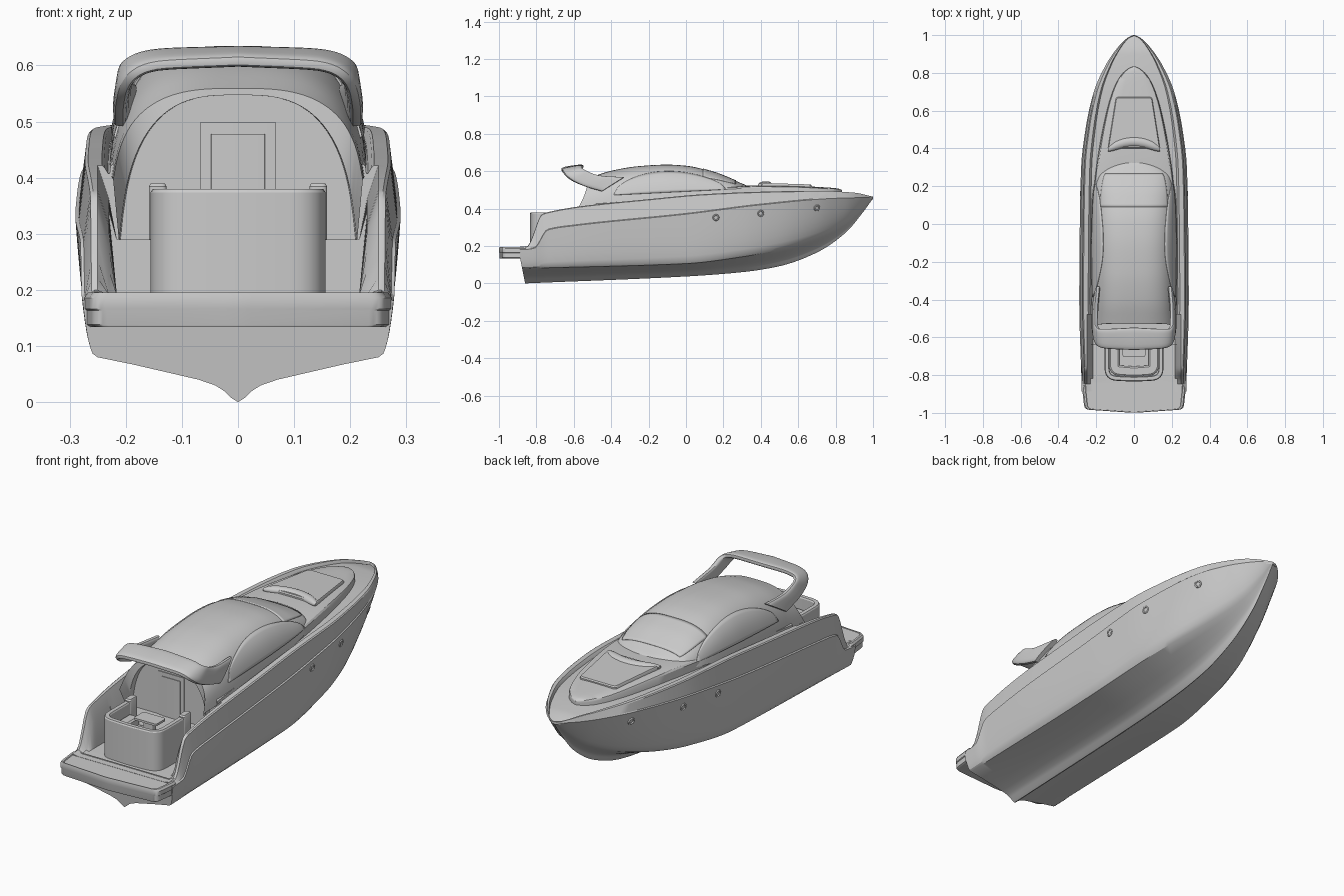
import bpy, bmesh, math
from mathutils import Vector

if "Cube" in bpy.data.objects:
    bpy.data.objects.remove(bpy.data.objects["Cube"])

def interp(rows, t):
    """Monotone cubic interpolation of rows (t, a, b, ...)."""
    t = min(max(t, rows[0][0]), rows[-1][0])
    i = next(k for k in range(len(rows) - 1) if t <= rows[k + 1][0])
    h = [rows[k + 1][0] - rows[k][0] for k in range(len(rows) - 1)]
    s = (t - rows[i][0]) / h[i]
    out = []
    for c in range(1, len(rows[0])):
        d = [(rows[k + 1][c] - rows[k][c]) / h[k] for k in range(len(h))]
        def slope(k):
            if k == 0 or k == len(h):
                return d[min(k, len(h) - 1)]
            p, q = d[k - 1], d[k]
            return 2 * p * q / (p + q) if p * q > 0 else 0
        a, b = rows[i][c], rows[i + 1][c]
        out.append(a * (2*s**3 - 3*s*s + 1) + b * (3*s*s - 2*s**3)
                   + h[i] * (slope(i) * (s**3 - 2*s*s + s) + slope(i + 1) * (s**3 - s*s)))
    return out if len(out) > 1 else out[0]

def span(a, b, n):
    return [a + (b - a) * i / n for i in range(n + 1)]

def smooth(ob, angle):
    bpy.ops.object.select_all(action='DESELECT')
    ob.select_set(True)
    bpy.context.view_layer.objects.active = ob
    bpy.ops.object.shade_smooth_by_angle(angle=math.radians(angle))

def loft(name, rings, closed=True, caps=(True, True), angle=32, thick=0):
    """Skin a sequence of equal-length point rings."""
    bm = bmesh.new()
    vs = [[bm.verts.new(p) for p in r] for r in rings]
    n = len(rings[0])
    for a, b in zip(vs, vs[1:]):
        for i in range(n if closed else n - 1):
            j = (i + 1) % n
            bm.faces.new((a[i], a[j], b[j], b[i]))
    if caps[0]:
        bm.faces.new(vs[0][::-1])
    if caps[1]:
        bm.faces.new(vs[-1])
    bmesh.ops.remove_doubles(bm, verts=bm.verts, dist=1e-5)
    bmesh.ops.recalc_face_normals(bm, faces=bm.faces)
    me = bpy.data.meshes.new(name)
    bm.to_mesh(me)
    bm.free()
    ob = bpy.data.objects.new(name, me)
    bpy.context.collection.objects.link(ob)
    smooth(ob, angle)
    if thick:
        m = ob.modifiers.new('thickness', 'SOLIDIFY')
        m.thickness, m.offset = thick, 0

def rounded(pts, r, closed=True):
    """Round the corners of a 2D outline or path."""
    pts = [Vector(p) for p in pts]
    out = []
    for i, p in enumerate(pts):
        if not closed and i in (0, len(pts) - 1):
            out.append(p)
            continue
        a, b = pts[i - 1] - p, pts[(i + 1) % len(pts)] - p
        a, b = p + a.normalized() * r, p + b.normalized() * r
        out += [a * (1-s)**2 + p * 2*s*(1-s) + b * s*s for s in span(0, 1, 6)]
    return out

def slab(name, outline, layers, tilt=0):
    """Stack scaled copies of an outline at (z, scale)."""
    c = sum(outline, Vector((0, 0))) / len(outline)
    loft(name, [[(c.x + (p.x - c.x) * s, c.y + (p.y - c.y) * s, z + tilt * (p.y - c.y))
                 for p in outline] for z, s in layers])

def mirrored(half):
    return half + [(-x, y, z) for x, y, z in half[::-1] if x > 1e-6]

# Hull lines: y, keel z, chine half width, chine z; then rail width, rail z, sheer z
LOW = [(-.86, 0, .25, .08), (0, .037, .25, .106), (.3, .06, .228, .142), (.5, .092, .19, .18),
       (.7, .165, .12, .238), (.85, .268, .055, .31), (.95, .385, .016, .398), (1, .455, .001, .458)]
WIDE = [(-.86, .277), (-.4, .29), (0, .287), (.3, .28), (.5, .257), (.7, .213), (.85, .145),
        (.93, .09), (.97, .053), (.99, .028), (1, .004)]
RAIL = [(-.86, .18), (-.81, .188), (-.74, .285), (-.6, .308), (0, .37), (.4, .42), (.8, .455), (1, .46)]
SHEER = [(-.88, .193), (-.845, .2), (-.825, .24), (-.77, .37), (-.72, .385), (-.58, .41), (-.2, .45),
         (.1, .477), (.4, .49), (.7, .495), (.9, .485), (1, .463)]

def side(y):
    k, wc, zc = interp(LOW, y)
    w, zr = interp(WIDE, y), interp(RAIL, y)
    p = interp([(-.86, .4), (.2, .48), (1, .65)], y)
    return [(wc + (w - wc) * s**p, zc + (zr - zc) * s) for s in (0, .06, .15, .3, .45, .6, .8, 1)]

def hull_ring(y, zone):
    k, wc, zc = interp(LOW, y)
    w, zt = interp(WIDE, y), interp(SHEER, y)
    sec = [(0, k)] + [(wc * f, k + (zc - k) * g)
                      for f, g in ((.05, .1), (.1, .25), (.16, .37), (.28, .5), (.5, .66), (.75, .84))]
    sec += side(y)
    zr, top = sec[-1][1], w * .94
    sec += [(w * .98, min(zr + .004, zt)), (top, zt - .004), (top * .98, zt)]
    if zone == 2:
        sec += [(top * .89, zt), (top * .875, zt - .004), (top * .85, zt - .015), (0, zt - .01)]
    else:
        floor = (.192, .29)[zone]
        sec += [(.25, zt), (.23, max(zt - .06, floor)), (.216, floor), (0, floor)]
    rake = .028 if y < -.855 else 0
    return mirrored([(x, y - rake * min(z / .14, 1), z) for x, z in sec])

stations = [(y, 0) for y in span(-.86, -.64, 16)] + [(y, 1) for y in span(-.64, -.48, 6)]
stations += [(y, 2) for y in span(-.48, .8, 40) + span(.82, 1, 18)]
loft('hull', [hull_ring(y, z) for y, z in stations], angle=28)

# Swim platform
slab('swim_platform', rounded([(-.277, -.85), (-.262, -.982), (0, -1), (.262, -.982), (.277, -.85)], .025),
     [(.134, .96), (.138, .985), (.163, .985), (.166, 1), (.186, 1), (.195, .975), (.195, .94), (.191, .93)])

# Raised coachroof on the foredeck: y, half width, top z
COACH = [(-.48, .232, .43), (0, .226, .488), (.2, .212, .512), (.4, .185, .52), (.6, .145, .517),
         (.7, .115, .512), (.78, .075, .507), (.82, .035, .502), (.835, .003, .495)]
rings = []
for y in span(-.48, .7, 24) + span(.72, .835, 10):
    w, t = interp(COACH, y)
    rings.append(mirrored([(w * f, y, t + d) for f, d in
                 ((1, -.05), (.98, -.01), (.95, -.003), (.9, 0), (.5, .003), (0, .004))]))
loft('coachroof', rings)

# Cabin canopy: y, half width, base z, top z
CABIN = [(-.54, .222, .395, .556), (-.4, .228, .41, .602), (-.25, .23, .425, .627), (-.1, .23, .44, .635),
         (0, .228, .45, .629), (.15, .22, .47, .594), (.25, .2, .485, .555), (.29, .162, .49, .538),
         (.32, .095, .495, .525), (.335, .005, .5, .515)]
N, TAPER = 3, .12

def arch_ring(y, w, b, t, lean=0):
    out = []
    for a in span(0, math.pi, 40):
        c, s = math.cos(a), max(math.sin(a), 0) ** (2 / N)
        out.append((math.copysign(abs(c) ** (2 / N) * w * (1 - TAPER * s), c),
                    y - lean * (1 - s) ** 1.5 + lean * .3 * c * c * s, b + (t - b) * s))
    return out

w, b, t = interp(CABIN, -.53)
rings = [arch_ring(-.5, .21, .285, t - .012), arch_ring(-.53, .212, .285, t - .012), arch_ring(-.53, w, b, t, .05)]
for y in span(-.50, .24, 28) + span(.25, .335, 12):
    rings.append(arch_ring(y, *interp(CABIN, y), .05 if y < -.49 else 0))
loft('cabin', rings, closed=False, caps=(True, False))

# Windscreen and side windows, lying just proud of the cabin skin
loft('windscreen', [arch_ring(y, *interp(CABIN, y))[8:-8] for y in span(.09, .265, 12)],
     closed=False, caps=(False, False), thick=.006)

def cabin_x(y, z):
    w, b, t = interp(CABIN, y)
    f = max((z - b) / (t - b), 0)
    return w * (1 - TAPER * f) * max(1 - f ** N, 0) ** (1 / N)

for sx, tag in ((1, 'right'), (-1, 'left')):
    rings = []
    for y in span(-.385, .21, 28):
        u = (y + .385) / .595
        lo = .472 + .03 * u
        hi = min(lo + .004 + .108 * max(math.sin(math.pi * u ** .85), 0) ** .65, interp(CABIN, y)[2] - .025)
        rings.append([(sx * (cabin_x(y, z) + .001), y, z) for z in span(lo, hi, 8)])
    loft('side_window_' + tag, rings, closed=False, caps=(False, False), thick=.006)

# Radar arch: station, front edge xyz, rear edge xyz, thickness direction xz
ARCH = [(0, .19, -.33, .568, .212, -.45, .492, 1, .1), (1, .2, -.45, .575, .212, -.53, .515, 1, .1),
        (2, .2, -.525, .597, .207, -.61, .55, .9, .4), (3, .18, -.555, .613, .188, -.648, .582, .6, .8),
        (4, .135, -.555, .621, .145, -.66, .6, .1, 1), (5, 0, -.548, .625, 0, -.667, .608, 0, 1)]
half = []
for s in span(0, 5, 30):
    v = interp(ARCH, s)
    f, r, n = Vector(v[:3]), Vector(v[3:6]), Vector((v[6], 0, v[7])).normalized()
    ring = []
    for i in range(20):
        ca, sa = math.cos(i * math.pi / 10), math.sin(i * math.pi / 10)
        ring.append(tuple((f + r) / 2 + (f - r) / 2 * math.copysign(abs(ca) ** .6, ca)
                          + n * .014 * math.copysign(abs(sa) ** .6, sa)))
    half.append(ring)
loft('radar_arch', half + [[(-x, y, z) for x, y, z in r] for r in half[-2::-1]])

# Cockpit seating: U-shaped surround, bench, floor, posts and table
def u_wall(name, w, y0, y1, r, thick, z0, z1):
    path = rounded([(-w, y1), (-w, y0 + .008), (0, y0), (w, y0 + .008), (w, y1)], r, False)
    rings = []
    for i, p in enumerate(path):
        d = (path[min(i + 1, len(path) - 1)] - path[max(i - 1, 0)]).normalized()
        n = Vector((-d.y, d.x)) * thick / 2
        rings.append([(p.x + n.x * k, p.y + n.y * k, z) for k, z in
                      ((1, z0), (1, z1 - .006), (.7, z1), (-.7, z1), (-1, z1 - .006), (-1, z0))])
    loft(name, rings)

def box(name, x, y, w, d, r, layers):
    slab(name, rounded([(x - w, y - d), (x + w, y - d), (x + w, y + d), (x - w, y + d)], r), layers)

u_wall('seat_surround', .143, -.822, -.60, .05, .026, .185, .38)
u_wall('bench', .105, -.782, -.64, .03, .055, .25, .325)
box('seat_floor', 0, -.717, .14, .098, .04, [(.186, 1), (.288, 1)])
box('table', 0, -.667, .06, .038, .012, [(.285, .4), (.34, .4), (.342, 1), (.352, 1)])
box('surround_post_right', .143, -.605, .016, .03, .01, [(.28, 1), (.384, 1), (.39, .8)])
box('surround_post_left', -.143, -.605, .016, .03, .01, [(.28, 1), (.384, 1), (.39, .8)])

# Cabin door in the aft bulkhead
box('door_frame', 0, -.5, .068, .004, .001, [(.288, 1), (.498, 1)])
box('door', 0, -.5, .048, .007, .001, [(.288, 1), (.478, 1)])

# Foredeck sunpad and headrest
slab('sunpad', rounded([(-.138, .40), (.138, .40), (.095, .672), (-.095, .672)], .015),
     [(.505, 1), (.527, 1), (.533, .97)], tilt=-.03)
rings = []
for x in span(-.138, .138, 20):
    y, e = .435 - .04 * (x / .138) ** 2, .4 + .6 * (1 - abs(x / .138) ** 6)
    rings.append([(x, y + .026 * e * math.cos(i * math.pi / 8), .527 + .019 * e * math.sin(i * math.pi / 8))
                  for i in range(16)])
loft('headrest', rings)

# Portholes along both topsides
def hull_x(y, z):
    s = side(y)
    return next(x0 + (x1 - x0) * (z - z0) / (z1 - z0) for (x0, z0), (x1, z1) in zip(s, s[1:]) if z <= z1)

for i, (y, z) in enumerate(((.16, .352), (.4, .374), (.7, .403))):
    x = hull_x(y, z)
    nrm = Vector((1, -(hull_x(y + .01, z) - x) / .01, -(x - hull_x(y, z - .02)) / .02)).normalized()
    for sx, tag in ((1, 'right'), (-1, 'left')):
        q = Vector((sx * nrm.x, nrm.y, nrm.z)).to_track_quat('Z', 'Y').to_euler()
        bpy.ops.mesh.primitive_torus_add(location=(sx * x, y, z), rotation=q, major_radius=.014,
                                         minor_radius=.004, major_segments=24, minor_segments=8)
        bpy.context.object.name = f'porthole_{tag}_{i + 1}'
        smooth(bpy.context.object, 60)
